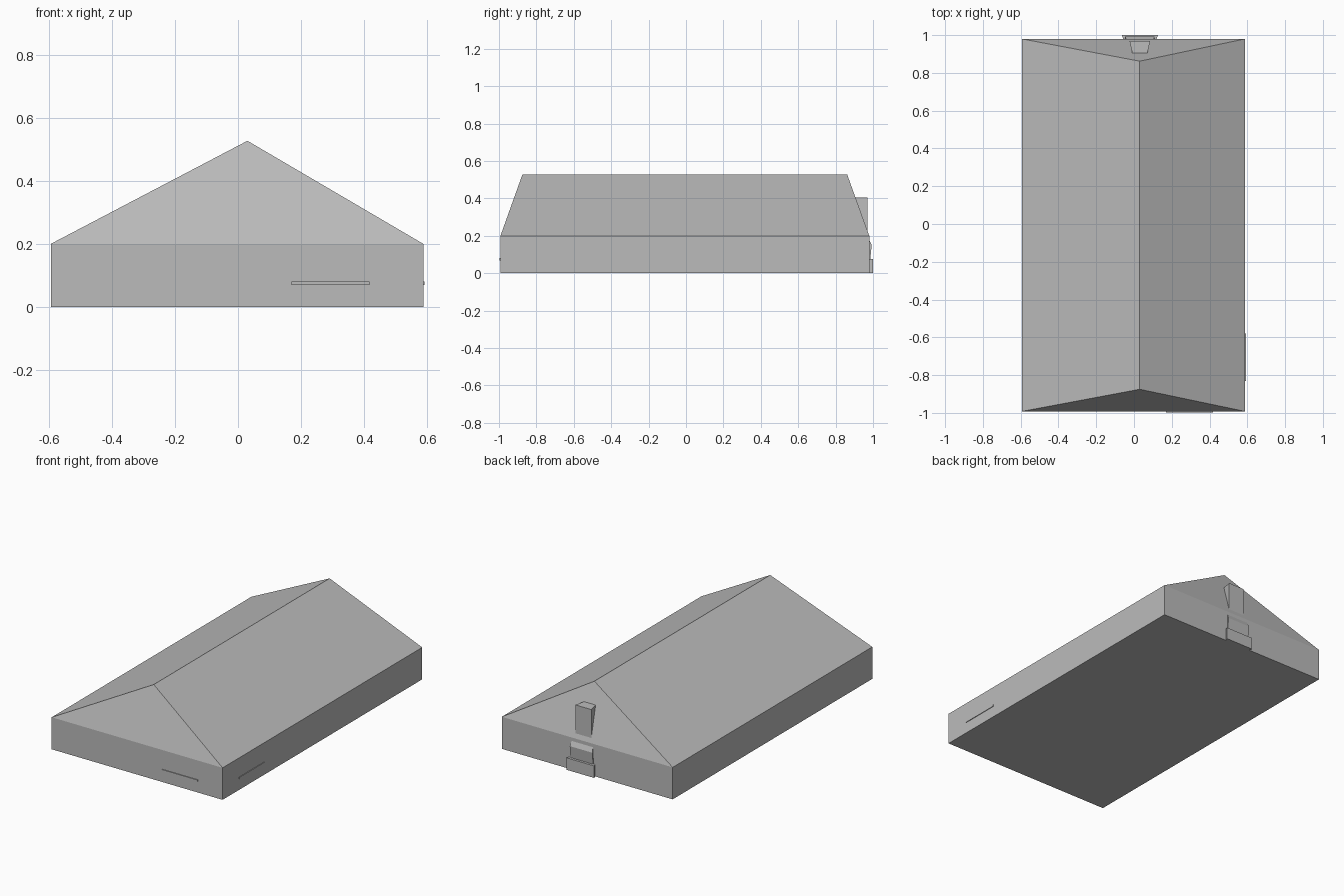
import bpy, bmesh

cube = bpy.data.objects.get("Cube")
if cube:
    bpy.data.objects.remove(cube, do_unlink=True)

grey = bpy.data.materials.new("plain grey")
grey.use_nodes = True
grey.diffuse_color = (0.5, 0.5, 0.5, 1)
grey.node_tree.nodes["Principled BSDF"].inputs["Base Color"].default_value = (0.5, 0.5, 0.5, 1)


def finish(name, bm):
    bmesh.ops.recalc_face_normals(bm, faces=bm.faces)
    mesh = bpy.data.meshes.new(name)
    bm.to_mesh(mesh)
    bm.free()
    mesh.materials.append(grey)
    obj = bpy.data.objects.new(name, mesh)
    bpy.context.collection.objects.link(obj)
    return obj


def prism(name, outer, inner):
    """Join two four-point rings into a closed solid."""
    bm = bmesh.new()
    a = [bm.verts.new(p) for p in outer]
    b = [bm.verts.new(p) for p in inner]
    bm.faces.new(a)
    bm.faces.new(b)
    for i in range(4):
        j = (i + 1) % 4
        bm.faces.new((a[i], a[j], b[j], b[i]))
    return finish(name, bm)


def rect(x0, x1, y0, y1, z):
    return [(x0, y0, z), (x1, y0, z), (x1, y1, z), (x0, y1, z)]


def box(name, x, y, z):
    return prism(name, rect(*x, *y, z[0]), rect(*x, *y, z[1]))


# Walls and sloped-end roof in one shell
LEFT, RIGHT, FRONT, BACK, EAVE, TOP = -0.594, 0.588, -0.992, 0.98, 0.2, 0.527
bm = bmesh.new()
low = [bm.verts.new(p) for p in rect(LEFT, RIGHT, FRONT, BACK, 0)]
eave = [bm.verts.new(p) for p in rect(LEFT, RIGHT, FRONT, BACK, EAVE)]
ridge = [bm.verts.new((0.03, y, TOP)) for y in (-0.875, 0.862)]
bm.faces.new(low)
for i in range(4):
    j = (i + 1) % 4
    bm.faces.new((low[i], low[j], eave[j], eave[i]))
bm.faces.new((eave[0], eave[1], ridge[0]))
bm.faces.new((eave[2], eave[3], ridge[1]))
bm.faces.new((eave[1], eave[2], ridge[1], ridge[0]))
bm.faces.new((eave[3], eave[0], ridge[0], ridge[1]))
finish("house_shell", bm)

# Thin ledges on the front and left walls
box("front_ledge", (0.17, 0.418), (-0.997, -0.985), (0.069, 0.08))
box("side_ledge", (0.58, 0.592), (-0.83, -0.58), (0.069, 0.08))


def chimney_plan(out_w, in_w, y_out, y_in, z):
    """Trapezoid plan, wider away from the house."""
    c = 0.031
    return [(c - in_w, y_in, z), (c + in_w, y_in, z),
            (c + out_w, y_out, z), (c - out_w, y_out, z)]


# Stepped chimney on the back wall
prism("chimney_base", chimney_plan(0.096, 0.085, 1.0, 0.972, 0),
      chimney_plan(0.096, 0.085, 1.0, 0.972, 0.075))
prism("chimney_shoulder", chimney_plan(0.078, 0.07, 0.985, 0.965, 0.075),
      [(x, y, 0.15 if y > 0.98 else 0.205)
       for x, y, z in chimney_plan(0.078, 0.07, 0.993, 0.968, 0)])
prism("chimney_shaft", chimney_plan(0.055, 0.04, 0.97, 0.905, 0.15),
      chimney_plan(0.055, 0.04, 0.97, 0.905, 0.405))
